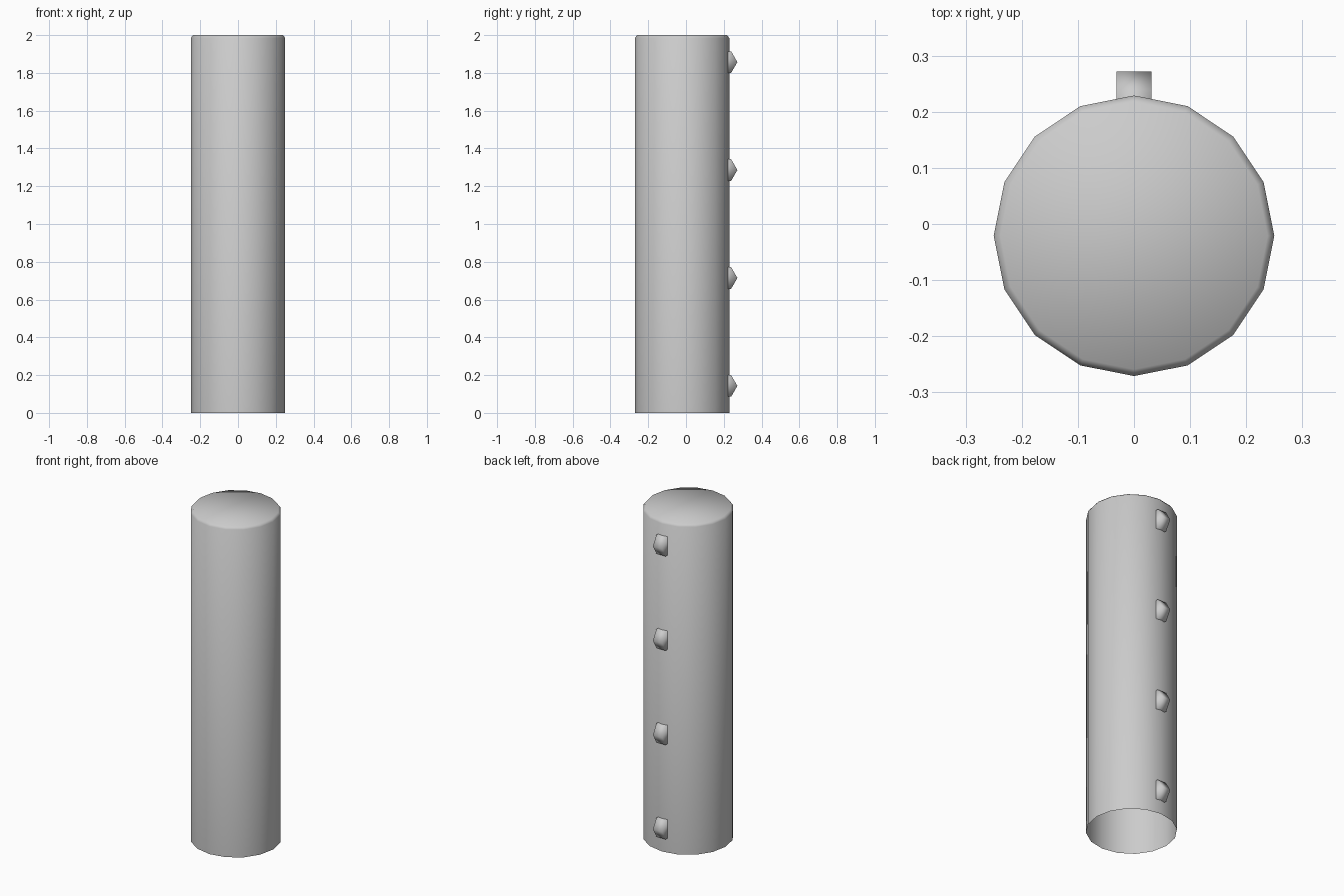
import bpy, bmesh
from math import cos, sin, pi

if "Cube" in bpy.data.objects:
    bpy.data.objects.remove(bpy.data.objects["Cube"])

def make(name, bm):
    bmesh.ops.recalc_face_normals(bm, faces=bm.faces)
    for f in bm.faces:
        f.smooth = True
    me = bpy.data.meshes.new(name)
    bm.to_mesh(me)
    bm.free()
    ob = bpy.data.objects.new(name, me)
    bpy.context.collection.objects.link(ob)
    return ob

# Post: 16-sided tube with a small chamfer and cap on top, open underneath
SIDES, CY = 16, -0.021
bm = bmesh.new()
rings = [[bm.verts.new((r * cos(2 * pi * i / SIDES), CY + r * sin(2 * pi * i / SIDES), z))
          for i in range(SIDES)]
         for r, z in ((0.25, 0), (0.25, 1.985), (0.238, 2.0))]
for a, b in zip(rings, rings[1:]):
    for i in range(SIDES):
        j = (i + 1) % SIDES
        bm.faces.new((a[i], a[j], b[j], b[i]))
bm.faces.new(rings[-1])
body = make("post", bm)
# keep the outside facing outward on the open shell
if body.data.polygons[-1].normal.z < 0:
    body.data.flip_normals()

# Pegs: short six-sided rods lying along x, half sunk in the back of the post
R, W, PY = 0.066, 0.031, 0.206
for k in range(4):
    z = 2 / 14 + k * 4 / 7
    bm = bmesh.new()
    left, right = [[bm.verts.new((x, PY + R * cos(pi * i / 3), z + R * sin(pi * i / 3)))
                    for i in range(6)] for x in (-W, W)]
    for i in range(6):
        j = (i + 1) % 6
        bm.faces.new((left[i], left[j], right[j], right[i]))
    bm.faces.new(left)
    bm.faces.new(right)
    make(f"peg_{k + 1}", bm)
